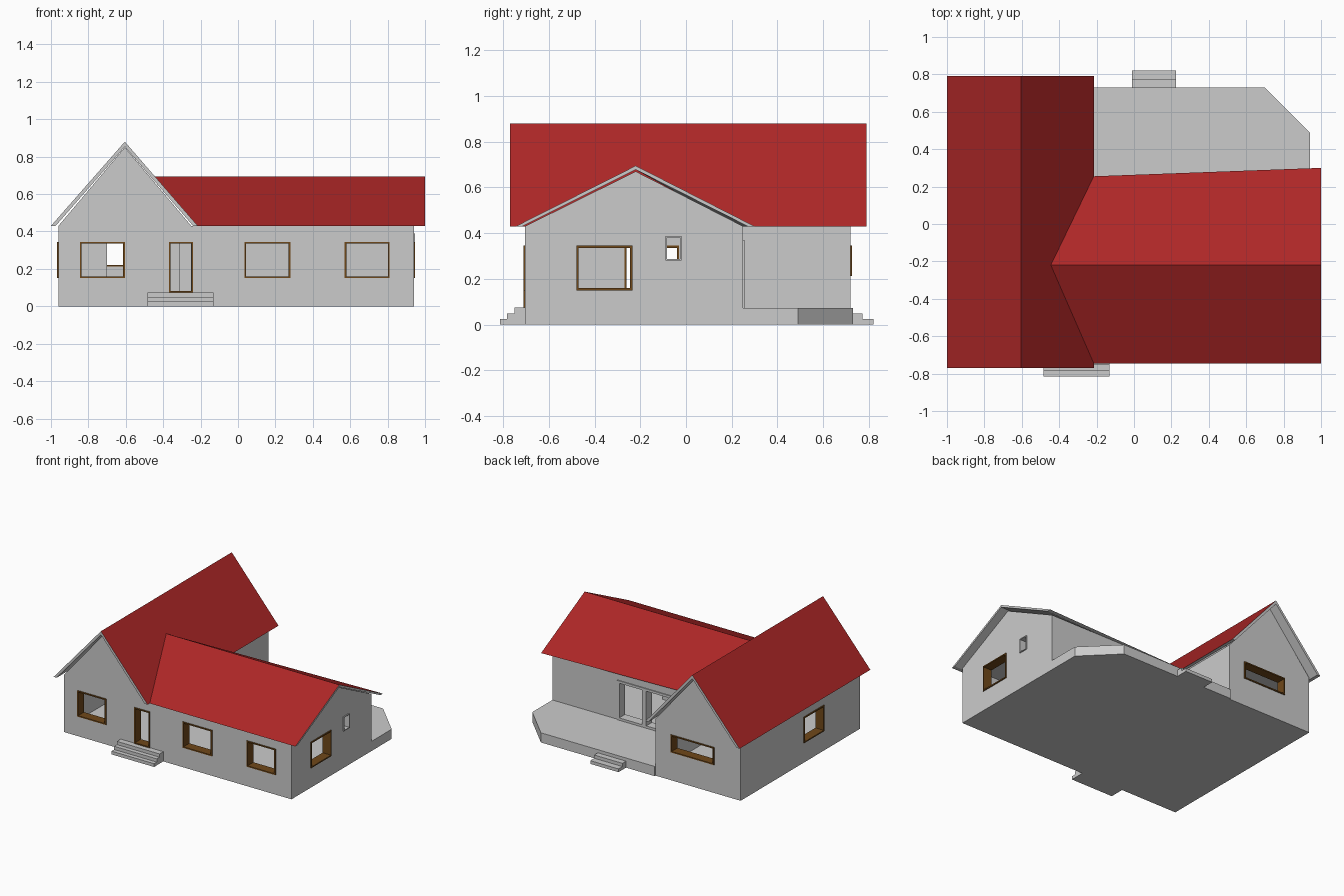
import bpy, bmesh
from mathutils import Vector

if "Cube" in bpy.data.objects:
    bpy.data.objects.remove(bpy.data.objects["Cube"])

def material(name, rgb):
    m = bpy.data.materials.new(name)
    m.diffuse_color = (*rgb, 1)
    m.use_nodes = True
    m.node_tree.nodes["Principled BSDF"].inputs["Base Color"].default_value = m.diffuse_color
    return m

RED = material("roof_red", (0.42, 0.02, 0.02))
BROWN = material("frame_brown", (0.16, 0.065, 0.01))

def make(name, bm, mats=()):
    bmesh.ops.recalc_face_normals(bm, faces=bm.faces)
    me = bpy.data.meshes.new(name)
    for m in mats:
        me.materials.append(m)
    bm.to_mesh(me)
    bm.free()
    ob = bpy.data.objects.new(name, me)
    bpy.context.collection.objects.link(ob)
    return ob

def loft(bm, a, b):
    """Closed solid between two matching outlines."""
    va, vb = [bm.verts.new(p) for p in a], [bm.verts.new(p) for p in b]
    n = len(va)
    bm.faces.new(va)
    bm.faces.new(vb[::-1])
    for i in range(n):
        j = (i + 1) % n
        bm.faces.new((va[i], vb[i], vb[j], va[j]))

def prism(name, outline, z0, z1, mats=()):
    bm = bmesh.new()
    loft(bm, [(x, y, z0) for x, y in outline], [(x, y, z1) for x, y in outline])
    return make(name, bm, mats)

def add_box(bm, lo, hi):
    c = [(lo[0], lo[1]), (hi[0], lo[1]), (hi[0], hi[1]), (lo[0], hi[1])]
    loft(bm, [(x, y, lo[2]) for x, y in c], [(x, y, hi[2]) for x, y in c])

def cut(ob, cutter):
    mod = ob.modifiers.new("cut", 'BOOLEAN')
    mod.object, mod.operation, mod.solver = cutter, 'DIFFERENCE', 'EXACT'
    cutter.hide_render = True
    bpy.context.view_layer.objects.active = ob
    bpy.ops.object.modifier_apply(modifier=mod.name)
    bpy.data.objects.remove(cutter)

X0, XI, X1 = -0.96, -0.25, 0.94      # wall planes
Y0, YI, Y1 = -0.705, 0.25, 0.72
T, EAVE, FLOOR = 0.06, 0.43, 0.073

# L-shaped hollow house body
def ell(d):
    return [(X0 + d, Y0 + d), (X1 - d, Y0 + d), (X1 - d, YI - d),
            (XI - d, YI - d), (XI - d, Y1 - d), (X0 + d, Y1 - d)]

walls = prism("walls", ell(0), 0, EAVE)
cut(walls, prism("rooms_cutter", ell(T), FLOOR, EAVE - 0.015))

# inner partitions, with a doorway in the wing
bm = bmesh.new()
for lo, hi in [((X0 + T, 0.08), (-0.70, 0.11)), ((-0.50, 0.08), (XI - T, 0.11)),
               ((XI, -0.22), (0.33, -0.19))]:
    add_box(bm, (*lo, FLOOR), (*hi, EAVE - 0.015))
make("partitions", bm)

# openings: name, wall axis, outer plane, outward sign, span, z range, frame width, mullion, colour
OPENINGS = [
    ("front_window_left", 'y', Y0, -1, (-0.845, -0.605), (0.15, 0.345), 0.009, None, BROWN),
    ("front_window_mid", 'y', Y0, -1, (0.035, 0.28), (0.15, 0.345), 0.009, None, BROWN),
    ("front_window_right", 'y', Y0, -1, (0.57, 0.81), (0.15, 0.345), 0.009, None, BROWN),
    ("front_door", 'y', Y0, -1, (-0.37, -0.24), (FLOOR, 0.345), 0.009, None, BROWN),
    ("back_window", 'y', Y1, 1, (-0.74, -0.38), (0.213, 0.345), 0.009, None, BROWN),
    ("left_window", 'x', X0, -1, (-0.27, -0.03), (0.15, 0.345), 0.009, None, BROWN),
    ("right_window", 'x', X1, 1, (-0.48, -0.235), (0.15, 0.345), 0.009, None, BROWN),
    ("right_vent", 'x', X1, 1, (-0.09, -0.02), (0.28, 0.388), 0.006, None, None),
    ("terrace_door", 'y', YI, 1, (-0.05, 0.395), (FLOOR, 0.37), 0.018, 0.17, None),
]

def span_box(bm, axis, s0, s1, d0, d1, z0, z1):
    d0, d1 = min(d0, d1), max(d0, d1)
    if axis == 'y':
        add_box(bm, (s0, d0, z0), (s1, d1, z1))
    else:
        add_box(bm, (d0, s0, z0), (d1, s1, z1))

for name, axis, plane, sign, (s0, s1), (z0, z1), w, mull, mat in OPENINGS:
    bm = bmesh.new()
    span_box(bm, axis, s0, s1, plane + sign * 0.05, plane - sign * (T + 0.03), z0, z1)
    cut(walls, make(name + "_cutter", bm))
    # frame lining the opening and standing slightly proud
    bm = bmesh.new()
    d0, d1 = plane + sign * 0.007, plane - sign * (T + 0.003)
    for a, b, c, d in [(s0, s0 + w, z0, z1), (s1 - w, s1, z0, z1),
                       (s0 + w, s1 - w, z0, z0 + w), (s0 + w, s1 - w, z1 - w, z1)]:
        span_box(bm, axis, a, b, d0, d1, c, d)
    if mull is not None:
        span_box(bm, axis, mull - w, mull + w, d0, d1, z0 + w, z1 - w)
    make(name + "_frame", bm, [mat] if mat else [])

# gable walls above the eaves
wing_tri = [(X0, EAVE), (XI, EAVE), (-0.605, 0.85)]
main_tri = [(Y0, EAVE), (YI, EAVE), (-0.22, 0.67)]
for name, a, b in [("front_gable", Y0, Y0 + T), ("back_gable", Y1 - T, Y1)]:
    bm = bmesh.new()
    loft(bm, [(x, a, z) for x, z in wing_tri], [(x, b, z) for x, z in wing_tri])
    make(name, bm)
bm = bmesh.new()
loft(bm, [(X1 - T, y, z) for y, z in main_tri], [(X1, y, z) for y, z in main_tri])
make("right_gable", bm)

# roofs: chevron slabs, red on top
def roof(name, a, b):
    bm = bmesh.new()
    loft(bm, a, b)
    bmesh.ops.recalc_face_normals(bm, faces=bm.faces)
    for f in bm.faces:
        f.material_index = 1 if f.normal.z > 0.3 else 0
    make(name, bm, [None, RED])

def chevron(l, c, r, top, under, inset):
    return [(l, EAVE), (c, top), (r, EAVE), (r - inset, EAVE), (c, under), (l + inset, EAVE)]

wing = chevron(-1.0, -0.605, -0.215, 0.88, 0.853, 0.025)
roof("wing_roof", [(x, -0.77, z) for x, z in wing], [(x, 0.79, z) for x, z in wing])

# main roof runs into the wing roof along a valley; its back eave is slightly skewed
inner = chevron(-0.70, -0.22, 0.255, 0.695, 0.678, 0.03)
outer = chevron(-0.745, -0.22, 0.30, 0.695, 0.678, 0.03)
inner[0], inner[5] = (-0.745, EAVE), (-0.715, EAVE)
roof("main_roof", [(-0.217 - (z - EAVE) / 1.154, y, z) for y, z in inner],
     [(1.0, y, z) for y, z in outer])

# terrace with cut corner
prism("terrace", [(XI, YI), (X1, YI), (X1, 0.49), (0.70, 0.73), (XI, 0.73)], 0, FLOOR)

# entrance steps, front and back
def steps(name, x0, x1, base, edges):
    bm = bmesh.new()
    for i, e in enumerate(edges):
        add_box(bm, (x0, min(base, e), i * 0.0245), (x1, max(base, e), (i + 1) * 0.0245))
    make(name, bm)

steps("front_steps", -0.485, -0.13, Y0, (-0.815, -0.783, -0.75))
steps("back_steps", -0.01, 0.225, 0.73, (0.82, 0.773))
